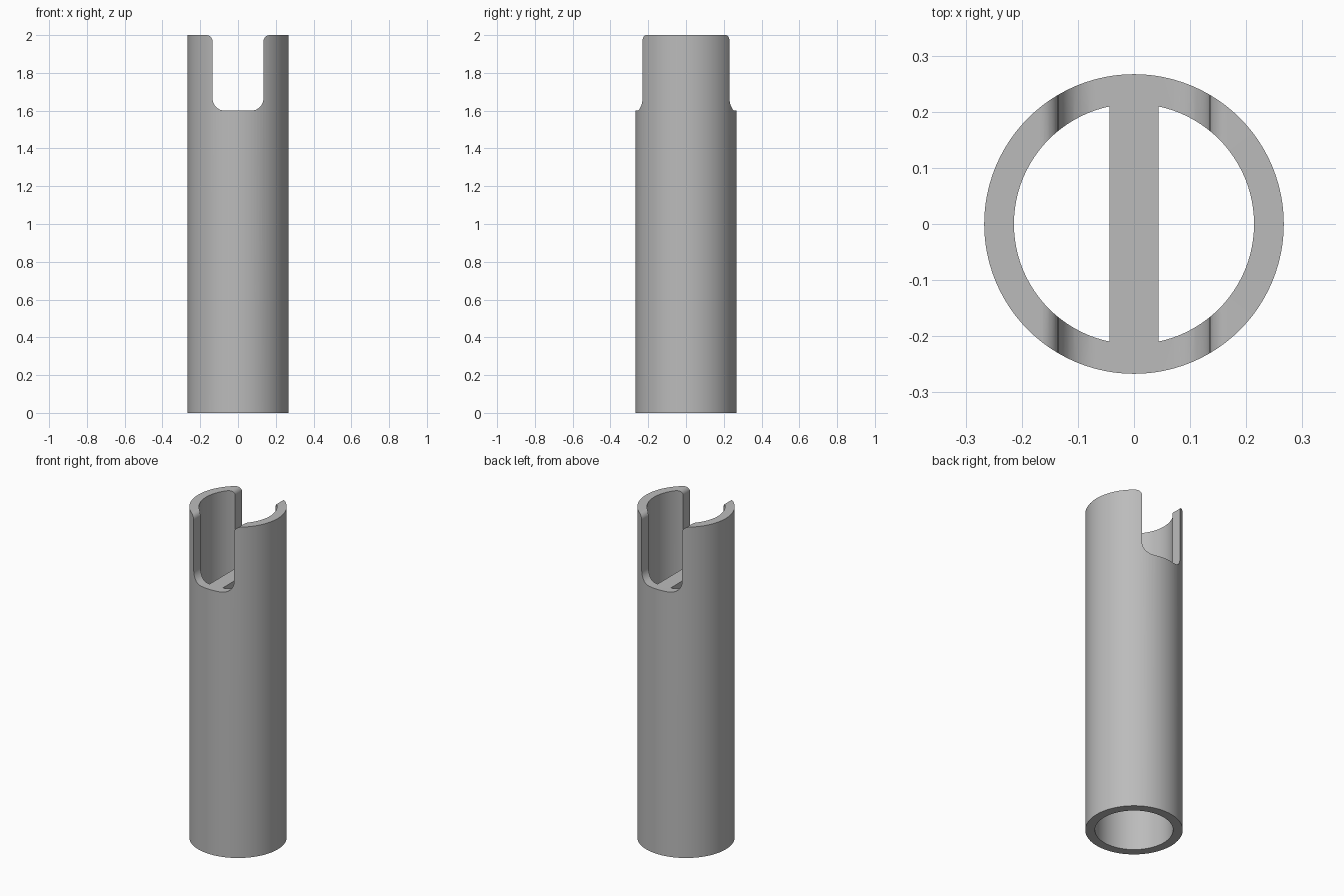
import bpy, bmesh, math
from math import pi, cos, sin

cube = bpy.data.objects.get("Cube")
if cube:
    bpy.data.objects.remove(cube, do_unlink=True)

R_OUT, R_IN, HEIGHT = 0.267, 0.214, 2.0
SLOT_HALF, SLOT_FLOOR = 0.135, 1.6
FLOOR_FILLET, TIP_FILLET = 0.065, 0.032
BAR_HALF, BAR_DEPTH = 0.044, 0.1
SEGMENTS = 96

grey = bpy.data.materials.new("plain grey")
grey.use_nodes = True
colour = (0.5, 0.5, 0.5, 1)
grey.diffuse_color = colour
grey.node_tree.nodes["Principled BSDF"].inputs["Base Color"].default_value = colour


def finish(name, bm):
    bmesh.ops.recalc_face_normals(bm, faces=bm.faces)
    mesh = bpy.data.meshes.new(name)
    bm.to_mesh(mesh)
    bm.free()
    mesh.materials.append(grey)
    obj = bpy.data.objects.new(name, mesh)
    bpy.context.collection.objects.link(obj)
    return obj


def extrude_profile(name, points, direction):
    """Closed solid from a flat outline pushed along a direction."""
    bm = bmesh.new()
    face = bm.faces.new([bm.verts.new(p) for p in points])
    top = bmesh.ops.extrude_face_region(bm, geom=[face], use_keep_orig=True)
    verts = [v for v in top["geom"] if isinstance(v, bmesh.types.BMVert)]
    bmesh.ops.translate(bm, verts=verts, vec=direction)
    return finish(name, bm)


def arc(cx, cz, r, a0, a1, steps=10):
    angles = [a0 + (a1 - a0) * i / steps for i in range(steps + 1)]
    return [(cx + r * cos(a), cz + r * sin(a)) for a in angles]


def apply_boolean(target, tool, operation):
    mod = target.modifiers.new(operation, "BOOLEAN")
    mod.operation, mod.object, mod.solver = operation, tool, "EXACT"
    bpy.context.view_layer.objects.active = target
    bpy.ops.object.modifier_apply(modifier=mod.name)
    bpy.data.objects.remove(tool, do_unlink=True)


# Hollow tube: four rings joined into a closed wall
bm = bmesh.new()
rings = []
for r, z in ((R_OUT, 0), (R_OUT, HEIGHT), (R_IN, HEIGHT), (R_IN, 0)):
    rings.append([bm.verts.new((r * cos(2 * pi * i / SEGMENTS),
                                r * sin(2 * pi * i / SEGMENTS), z))
                  for i in range(SEGMENTS)])
for k in range(4):
    a, b = rings[k], rings[(k + 1) % 4]
    for i in range(SEGMENTS):
        j = (i + 1) % SEGMENTS
        bm.faces.new((a[i], a[j], b[j], b[i]))
tube = finish("slotted_tube", bm)

# Cross bar, later trimmed flush with the slot floor
w, low = BAR_HALF, SLOT_FLOOR - BAR_DEPTH
bar = extrude_profile("cross_bar", [(-w, -0.24, low), (w, -0.24, low),
                                    (w, 0.24, low), (-w, 0.24, low)],
                      (0, 0, BAR_DEPTH + 0.05))
apply_boolean(tube, bar, "UNION")

# Slot cutter: rounded floor corners, flared at the tips
half = arc(SLOT_HALF - FLOOR_FILLET, SLOT_FLOOR + FLOOR_FILLET, FLOOR_FILLET, -pi / 2, 0)
half += arc(SLOT_HALF + TIP_FILLET, HEIGHT - TIP_FILLET, TIP_FILLET, pi, pi / 2)
half.append((SLOT_HALF + TIP_FILLET, HEIGHT + 0.1))
outline = half + [(-x, z) for x, z in reversed(half)]
slot = extrude_profile("slot_cutter", [(x, -0.5, z) for x, z in outline], (0, 1, 0))
slot.hide_render = True
apply_boolean(tube, slot, "DIFFERENCE")

# Smooth round walls with crisp rims
bpy.ops.object.select_all(action="DESELECT")
tube.select_set(True)
bpy.context.view_layer.objects.active = tube
bpy.ops.object.shade_smooth_by_angle(angle=math.radians(30))
